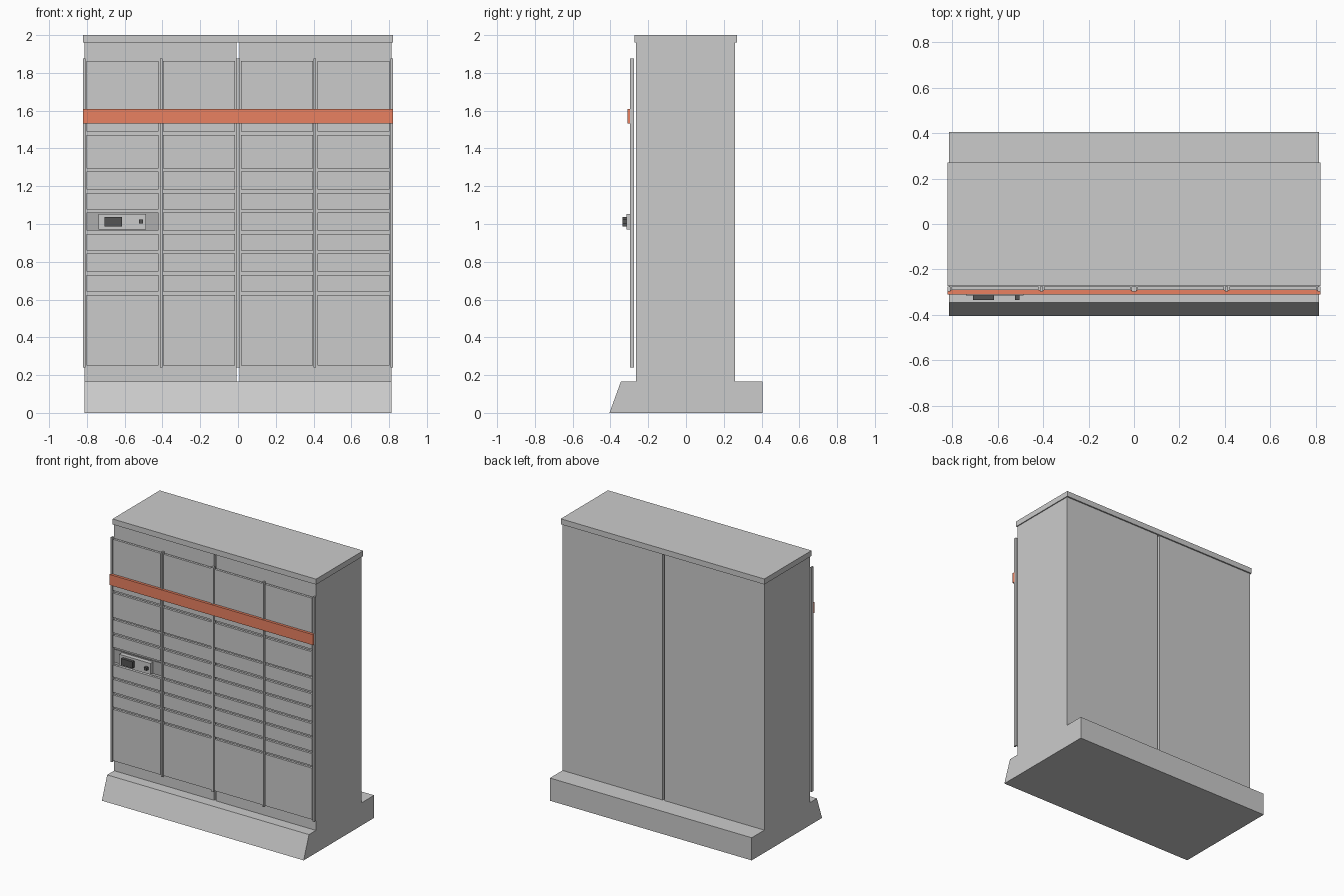
import bpy, bmesh

if "Cube" in bpy.data.objects:
    bpy.data.objects.remove(bpy.data.objects["Cube"])


def material(name, rgb):
    m = bpy.data.materials.new(name)
    m.diffuse_color = (*rgb, 1)
    m.use_nodes = True
    m.node_tree.nodes["Principled BSDF"].inputs["Base Color"].default_value = m.diffuse_color
    return m


def finish(name, bm, mat=None):
    bmesh.ops.recalc_face_normals(bm, faces=bm.faces)
    me = bpy.data.meshes.new(name)
    bm.to_mesh(me)
    bm.free()
    ob = bpy.data.objects.new(name, me)
    bpy.context.collection.objects.link(ob)
    if mat:
        me.materials.append(mat)
    return ob


def box(name, x, y, z, mat=None):
    """Box from (min, max) ranges on each axis."""
    bm = bmesh.new()
    bmesh.ops.create_cube(bm, size=1)
    for v in bm.verts:
        v.co = [r[0] if c < 0 else r[1] for c, r in zip(v.co, (x, y, z))]
    return finish(name, bm, mat)


orange = material("orange", (0.82, 0.22, 0.12))
dark = material("dark_grey", (0.09, 0.09, 0.09))
mid = material("mid_grey", (0.42, 0.42, 0.42))

# Plinth: side profile with sloped front, extruded along x
bm = bmesh.new()
profile = [(-0.405, 0), (0.405, 0), (0.405, 0.165), (-0.345, 0.165)]
face = bm.faces.new([bm.verts.new((-0.813, y, z)) for y, z in profile])
ext = bmesh.ops.extrude_face_region(bm, geom=[face])
for v in ext["geom"]:
    if isinstance(v, bmesh.types.BMVert):
        v.co.x = 0.813
finish("plinth", bm)

# Two cabinet bodies with a narrow gap, and the shared roof
for side, x in (("left", (-0.813, -0.007)), ("right", (0.007, 0.813))):
    box(f"cabinet_{side}", x, (-0.265, 0.26), (0.165, 1.96))
box("roof", (-0.82, 0.82), (-0.273, 0.27), (1.96, 2.0))

# Vertical trims between the door columns
trims = [(-0.82, -0.808), (-0.414, -0.4), (-0.01, 0.01), (0.4, 0.414), (0.808, 0.82)]
for i, x in enumerate(trims):
    box(f"vertical_trim_{i}", x, (-0.297, -0.274), (0.24, 1.875))

# Locker doors, one row of heights for every column
columns = [(-0.802, -0.42), (-0.396, -0.015), (0.015, 0.396), (0.42, 0.802)]
rows = [(0.25, 0.625), (0.642, 0.73), (0.748, 0.843), (0.86, 0.948), (0.965, 1.06),
        (1.077, 1.165), (1.183, 1.278), (1.294, 1.472), (1.49, 1.578), (1.595, 1.863)]
for c, x in enumerate(columns):
    for r, z in enumerate(rows):
        terminal = c == 0 and r == 4
        y = (-0.282, -0.274) if terminal else (-0.291, -0.274)
        box("terminal_back" if terminal else f"door_{c}_{r}", x, y, z,
            mid if terminal else None)

# Orange front band
box("front_band", (-0.82, 0.82), (-0.31, -0.291), (1.533, 1.61), orange)

# Control terminal
box("terminal_panel", (-0.738, -0.487), (-0.314, -0.282), (0.97, 1.052))
box("terminal_screen", (-0.708, -0.615), (-0.335, -0.314), (0.988, 1.037), dark)
box("terminal_button", (-0.524, -0.503), (-0.335, -0.314), (1.002, 1.023), dark)
